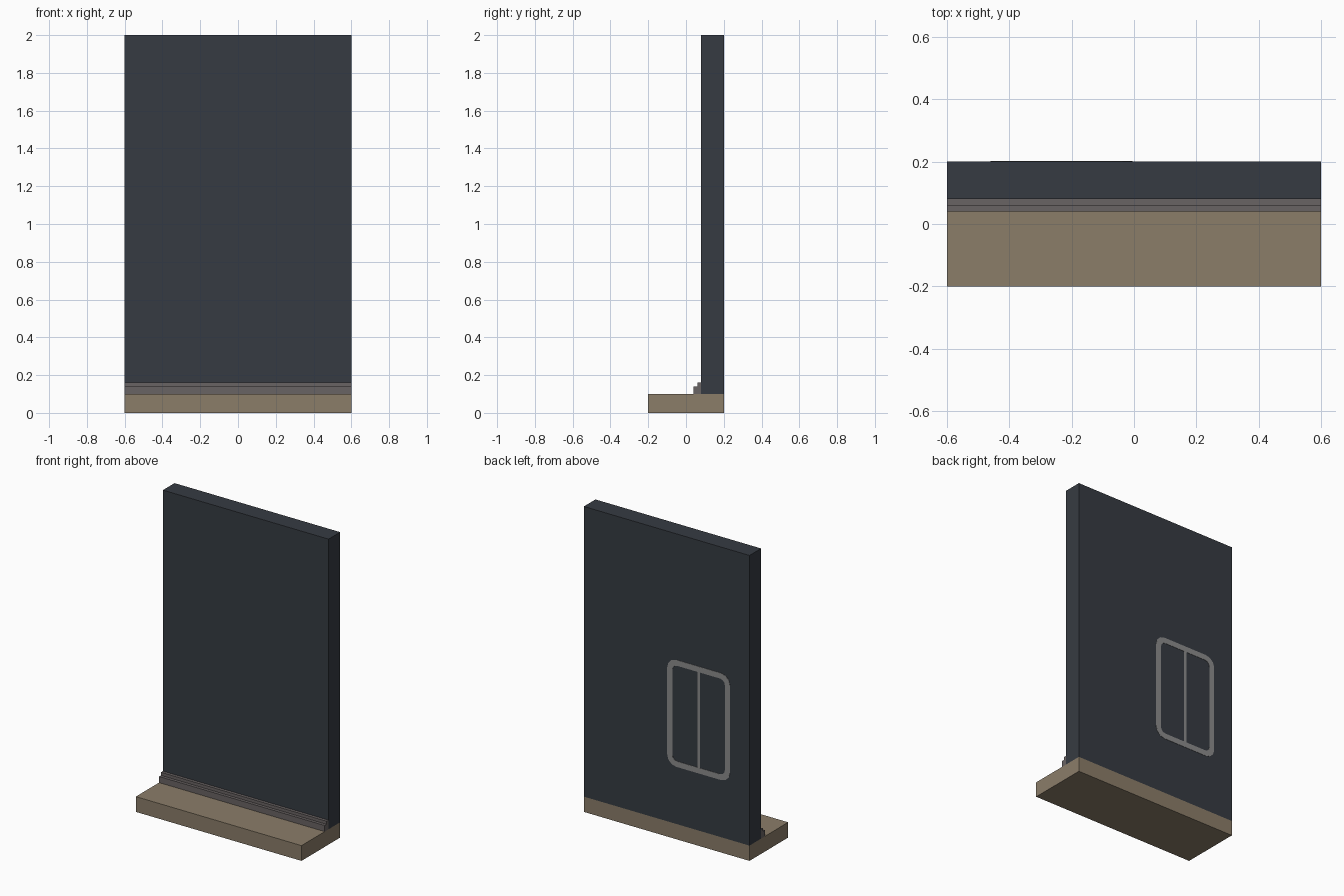
import bpy, bmesh, math

if "Cube" in bpy.data.objects:
    bpy.data.objects.remove(bpy.data.objects["Cube"])


def material(name, rgb):
    # sRGB 0-255 to linear
    lin = [(c / 255 / 12.92) if c < 11 else ((c / 255 + 0.055) / 1.055) ** 2.4 for c in rgb]
    m = bpy.data.materials.new(name)
    m.diffuse_color = (*lin, 1)
    m.use_nodes = True
    m.node_tree.nodes["Principled BSDF"].inputs["Base Color"].default_value = m.diffuse_color
    return m


WALL = material("dark slate", (54, 59, 66))
FLOOR = material("tan stone", (139, 125, 105))
TRIM = material("warm grey", (105, 99, 99))
FRAME = material("light grey", (140, 140, 140))


def finish(name, bm, mat):
    bmesh.ops.recalc_face_normals(bm, faces=bm.faces)
    me = bpy.data.meshes.new(name)
    bm.to_mesh(me)
    bm.free()
    me.materials.append(mat)
    ob = bpy.data.objects.new(name, me)
    bpy.context.collection.objects.link(ob)
    return ob


def extrude_x(name, profile, mat, half=0.6):
    # sweep a (y, z) profile across the full width
    bm = bmesh.new()
    f = bm.faces.new([bm.verts.new((-half, y, z)) for y, z in profile])
    r = bmesh.ops.extrude_face_region(bm, geom=[f])
    verts = [v for v in r["geom"] if isinstance(v, bmesh.types.BMVert)]
    bmesh.ops.translate(bm, verts=verts, vec=(2 * half, 0, 0))
    return finish(name, bm, mat)


def rect(y0, y1, z0, z1):
    return [(y0, z0), (y1, z0), (y1, z1), (y0, z1)]


def rounded(x0, x1, z0, z1, r, seg=3):
    # rounded rectangle outline in x, z
    pts = []
    for cx, cz, a in ((x1 - r, z1 - r, 0), (x0 + r, z1 - r, 90),
                      (x0 + r, z0 + r, 180), (x1 - r, z0 + r, 270)):
        for i in range(seg + 1):
            t = math.radians(a + 90 * i / seg)
            pts.append((cx + r * math.cos(t), cz + r * math.sin(t)))
    return pts


# floor slab, wall and stepped skirting
extrude_x("floor_slab", rect(-0.2, 0.2, 0, 0.1), FLOOR)
extrude_x("wall", rect(0.08, 0.2, 0.1, 2.0), WALL)
extrude_x("skirting", [(0.08, 0.1), (0.04, 0.1), (0.04, 0.14), (0.06, 0.14),
                       (0.06, 0.16), (0.08, 0.16)], TRIM)

# thin window frame on the back face: rounded ring plus centre bar
X0, X1, Z0, Z1, W = -0.46, -0.005, 0.475, 1.175, 0.037
YB, YF = 0.199, 0.202
outer = rounded(X0, X1, Z0, Z1, 0.065)
inner = rounded(X0 + W, X1 - W, Z0 + W, Z1 - W, 0.035)
bm = bmesh.new()
loops = [[bm.verts.new((x, y, z)) for x, z in pts]
         for pts, y in ((outer, YB), (outer, YF), (inner, YF), (inner, YB))]
n = len(outer)
for k in range(4):
    a, b = loops[k], loops[(k + 1) % 4]
    for i in range(n):
        j = (i + 1) % n
        bm.faces.new((a[i], a[j], b[j], b[i]))
finish("window_frame", bm, FRAME)

mid = (X0 + X1) / 2
extrude = extrude_x("window_centre_bar", rect(YB, YF, Z0 + W, Z1 - W), FRAME, 0.009)
extrude.location.x = mid
